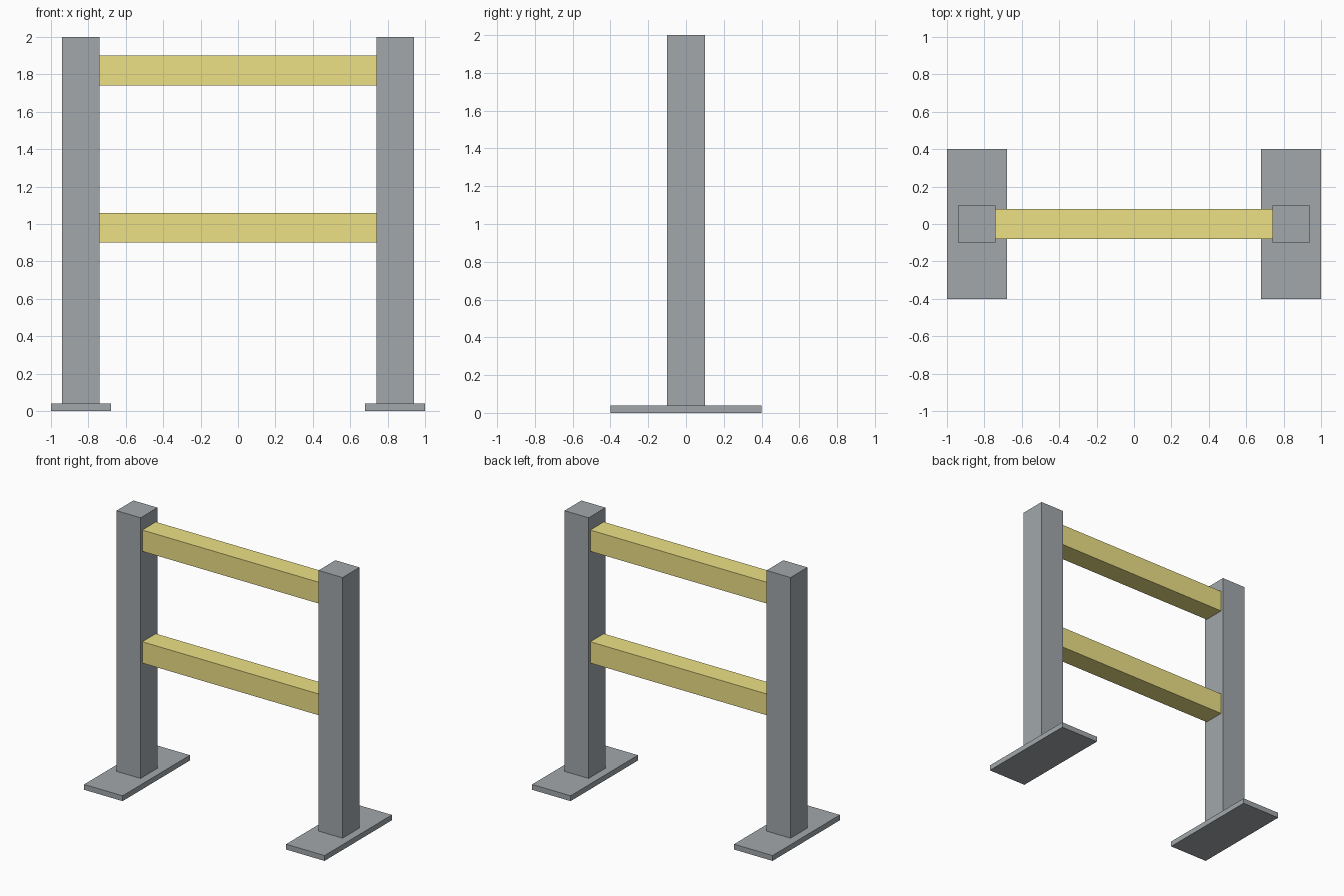
import bpy

if "Cube" in bpy.data.objects:
    bpy.data.objects.remove(bpy.data.objects["Cube"])


def material(name, color):
    mat = bpy.data.materials.new(name)
    mat.diffuse_color = color
    mat.use_nodes = True
    mat.node_tree.nodes["Principled BSDF"].inputs["Base Color"].default_value = mat.diffuse_color
    return mat


def box(name, center, size, mat):
    bpy.ops.mesh.primitive_cube_add(size=1, location=center)
    obj = bpy.context.object
    obj.name = name
    obj.scale = size
    bpy.ops.object.transform_apply(location=False, rotation=False, scale=True)
    obj.data.materials.append(mat)
    return obj


steel = material("dark_grey", (0.36, 0.39, 0.41, 1))
yellow = material("yellow", (0.84, 0.75, 0.24, 1))

# Posts standing on flat base plates, one pair per side
for side, sx in (("left", -1), ("right", 1)):
    box(f"{side}_base_plate", (sx * 0.84, 0, 0.02), (0.32, 0.8, 0.04), steel)
    box(f"{side}_post", (sx * 0.84, 0, 1.02), (0.2, 0.2, 1.96), steel)

# Horizontal rails spanning between the posts
for name, z in (("lower_rail", 0.98), ("upper_rail", 1.82)):
    box(name, (0, 0, z), (1.48, 0.16, 0.16), yellow)
